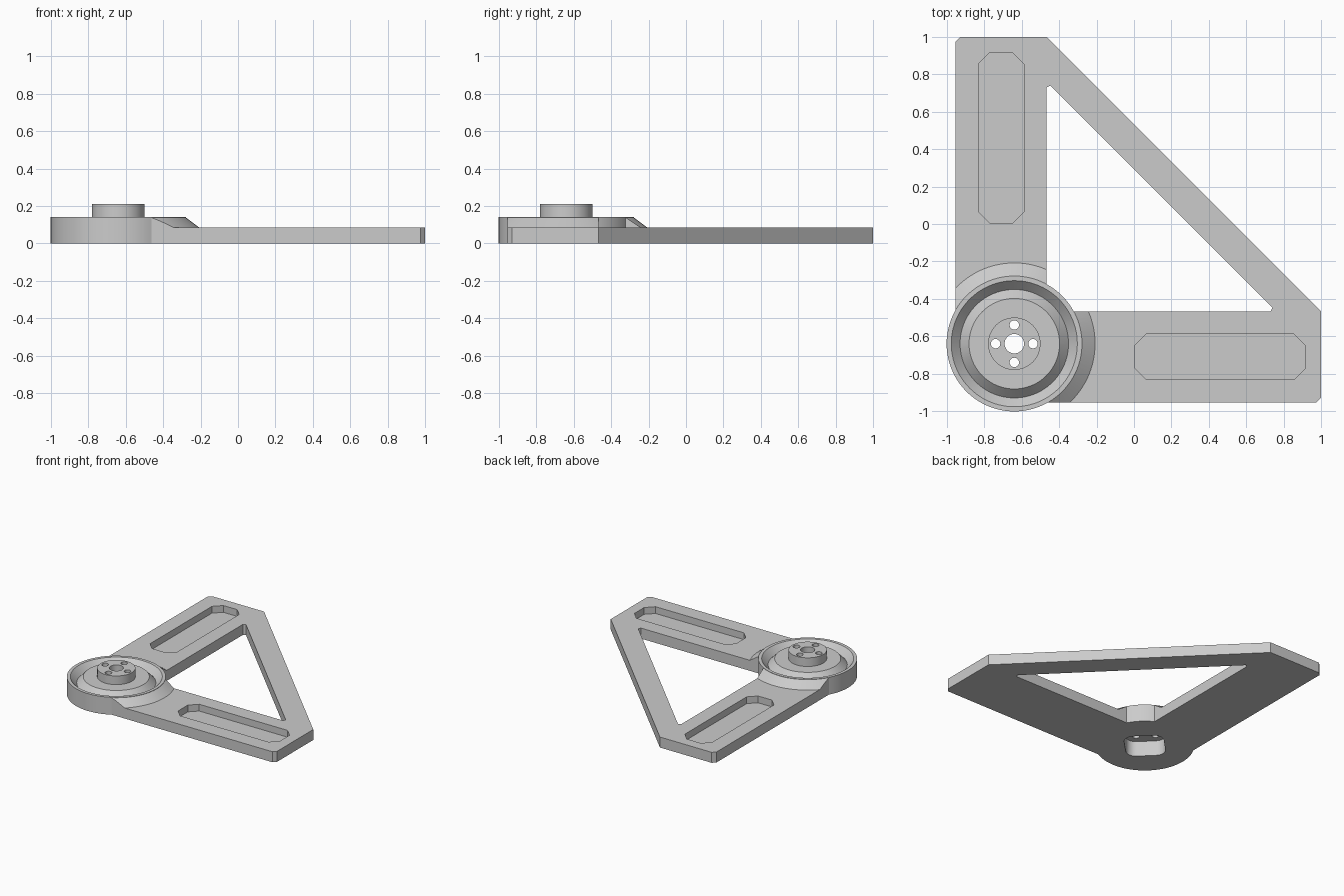
import bpy, bmesh, math

if "Cube" in bpy.data.objects:
    bpy.data.objects.remove(bpy.data.objects["Cube"])

HUB = -0.64      # hub centre, same in x and y
PLATE = 0.085    # arm thickness
RIM = 0.14       # hub rim height
SEGMENTS = 96

grey = bpy.data.materials.new("plain_grey")
grey.diffuse_color = (0.6, 0.6, 0.6, 1)
grey.use_nodes = True
grey.node_tree.nodes["Principled BSDF"].inputs["Base Color"].default_value = (0.6, 0.6, 0.6, 1)


def finish(name, bm):
    bmesh.ops.recalc_face_normals(bm, faces=bm.faces)
    mesh = bpy.data.meshes.new(name)
    bm.to_mesh(mesh)
    bm.free()
    mesh.materials.append(grey)
    obj = bpy.data.objects.new(name, mesh)
    bpy.context.collection.objects.link(obj)
    return obj


def prism(name, outline, z0, z1):
    bm = bmesh.new()
    face = bm.faces.new([bm.verts.new((x, y, z0)) for x, y in outline])
    made = bmesh.ops.extrude_face_region(bm, geom=[face])["geom"]
    verts = [v for v in made if isinstance(v, bmesh.types.BMVert)]
    bmesh.ops.translate(bm, verts=verts, vec=(0, 0, z1 - z0))
    return finish(name, bm)


def lathe(name, profile):
    """Spin a closed (radius, height) profile about the hub axis."""
    bm = bmesh.new()
    verts = [bm.verts.new((HUB + r, HUB, z)) for r, z in profile]
    edges = [bm.edges.new((a, b)) for a, b in zip(verts, verts[1:] + verts[:1])]
    bmesh.ops.spin(bm, geom=verts + edges, cent=(HUB, HUB, 0), axis=(0, 0, 1),
                   angle=math.tau, steps=SEGMENTS, use_duplicate=False)
    bmesh.ops.remove_doubles(bm, verts=bm.verts, dist=1e-5)
    bmesh.ops.dissolve_degenerate(bm, edges=bm.edges, dist=1e-6)
    return finish(name, bm)


def circle(x, y, r, n=32):
    return [(x + r * math.cos(i * math.tau / n), y + r * math.sin(i * math.tau / n))
            for i in range(n)]


def combine(target, tool, operation):
    mod = target.modifiers.new("combine", "BOOLEAN")
    mod.operation, mod.object, mod.solver = operation, tool, "EXACT"
    bpy.context.view_layer.objects.active = target
    bpy.ops.object.modifier_apply(modifier=mod.name)
    bpy.data.objects.remove(tool)


def mirrored(half):
    """Complete an outline symmetric about the diagonal x = y."""
    return half + [(y, x) for x, y in reversed(half)]


def frame(name, top):
    """Two arms and a diagonal brace around a triangular window."""
    body = prism(name, mirrored([(HUB, -0.955), (0.975, -0.955), (1, -0.93), (1, -0.467)]), 0, top)
    window = prism("window_cutter", [(-0.467, -0.467)] +
                   mirrored([(0.73, -0.467), (0.74, -0.447)]), -0.1, 0.3)
    combine(body, window, "DIFFERENCE")
    return body


bracket = frame("corner_bracket", PLATE)

# Chamfered pocket in each arm
x0, x1, y0, y1, c = 0.005, 0.915, -0.832, -0.588, 0.06
pocket = [(x0 + c, y0), (x1 - c, y0), (x1, y0 + c), (x1, y1 - c),
          (x1 - c, y1), (x0 + c, y1), (x0, y1 - c), (x0, y0 + c)]
for outline in (pocket, [(y, x) for x, y in pocket]):
    combine(bracket, prism("pocket_cutter", outline, 0.03, 0.2), "DIFFERENCE")

# Sloped collar, trimmed to the arm width
collar = lathe("collar", [(0, 0.04), (0.432, 0.04), (0.432, PLATE), (0.359, 0.1395), (0, 0.1395)])
combine(collar, frame("collar_trim", 0.3), "INTERSECT")
combine(bracket, collar, "UNION")

# Round hub with raised boss
hub = lathe("hub", [(0, 0), (0.362, 0), (0.362, RIM), (0.14, RIM), (0.14, 0.21), (0, 0.21)])
combine(bracket, hub, "UNION")

# V groove around the hub top
groove = lathe("groove_cutter", [(0.29, 0.09), (0.337, RIM), (0.337, 0.18), (0.242, 0.18), (0.242, RIM)])
combine(bracket, groove, "DIFFERENCE")

# Rounded diamond recess underneath
recess = []
for quarter in range(4):
    middle = quarter * math.pi / 2
    for step in range(-4, 5):
        a = middle + step * math.pi / 16
        recess.append((HUB + 0.1 * math.cos(middle) + 0.075 * math.cos(a),
                       HUB + 0.1 * math.sin(middle) + 0.075 * math.sin(a)))
combine(bracket, prism("recess_cutter", recess, -0.1, 0.122), "DIFFERENCE")

# Centre bore and four screw holes
holes = [circle(HUB, HUB, 0.052)]
for i in range(4):
    a = i * math.pi / 2
    holes.append(circle(HUB + 0.1 * math.cos(a), HUB + 0.1 * math.sin(a), 0.025, 24))
for outline in holes:
    combine(bracket, prism("hole_cutter", outline, -0.1, 0.3), "DIFFERENCE")

bpy.ops.object.select_all(action="DESELECT")
bracket.select_set(True)
bpy.context.view_layer.objects.active = bracket
bpy.ops.object.shade_smooth_by_angle(angle=math.radians(25))
